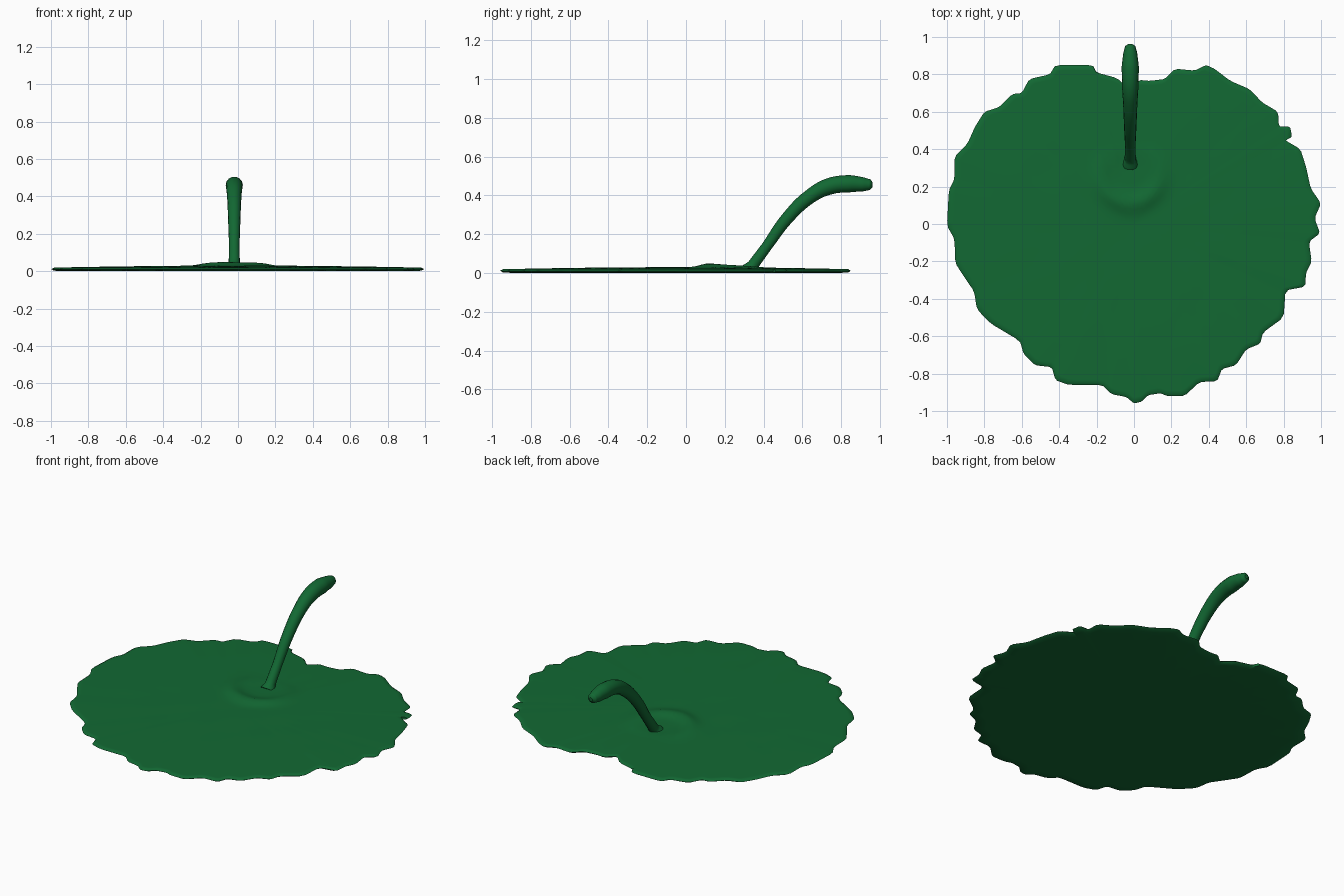
import bpy, bmesh, math
from mathutils import Vector

if "Cube" in bpy.data.objects:
    bpy.data.objects.remove(bpy.data.objects["Cube"])

green = bpy.data.materials.new("leaf_green")
green.diffuse_color = (0.006, 0.14, 0.033, 1)
green.use_nodes = True
green.node_tree.nodes["Principled BSDF"].inputs["Base Color"].default_value = green.diffuse_color

# Ragged leaf outline, counter-clockwise from the notch behind the stem
OUTLINE = [
    (-.03, .72), (-.09, .78), (-.20, .81), (-.22, .85), (-.42, .85), (-.45, .80), (-.56, .775),
    (-.60, .70), (-.65, .695), (-.72, .625), (-.80, .60), (-.85, .52), (-.89, .43), (-.96, .36),
    (-.96, .24), (-.99, .18), (-1, -.01), (-.96, -.08), (-.955, -.21), (-.91, -.28), (-.855, -.36),
    (-.84, -.455), (-.77, -.53), (-.61, -.625), (-.59, -.695), (-.53, -.755), (-.44, -.765),
    (-.42, -.835), (-.35, -.86), (-.17, -.86), (-.12, -.91), (-.04, -.925), (0, -.96), (.04, -.95),
    (.075, -.915), (.14, -.905), (.18, -.92), (.27, -.92), (.35, -.845), (.445, -.84), (.47, -.775),
    (.545, -.755), (.60, -.67), (.675, -.64), (.69, -.58), (.80, -.50), (.81, -.355), (.915, -.335),
    (.92, -.26), (.95, -.20), (.935, -.095), (.995, -.05), (.965, .03), (1, .11), (.945, .19),
    (.92, .305), (.89, .40), (.805, .45), (.845, .465), (.835, .52), (.775, .52), (.77, .60),
    (.685, .65), (.62, .72), (.515, .765), (.43, .83), (.385, .85), (.325, .82), (.22, .83),
    (.165, .775), (.085, .765), (.03, .77)]


def refine(pts):
    """Round the corners a little by corner cutting."""
    out = []
    for i, a in enumerate(pts):
        a, b = Vector(a), Vector(pts[(i + 1) % len(pts)])
        out += [a.lerp(b, 0.14), a.lerp(b, 0.86)]
    return out


def top_height(x, y, s):
    """Thin dome with a low crescent ridge in front of the stem."""
    z = 0.019 + 0.011 * (1 - s * s)
    dx, dy = x + .02, y - .27
    d = math.hypot(dx, dy)
    front = max(0, min(1, 0.55 - dy / .3))
    z += 0.018 * front * math.exp(-((d - .16) / .05) ** 2)
    return z + 0.001 * math.sin(17 * x + 3) * math.sin(15 * y) * (1 - s)


# Leaf pad: concentric rings on the top, a rim and a flat underside
edge = refine(OUTLINE)
n = len(edge)
bm = bmesh.new()
rings = []
scales = [i / 30 for i in range(1, 30)] + [.985]
for s in scales:
    rings.append([bm.verts.new((p.x * s, p.y * s, top_height(p.x * s, p.y * s, s))) for p in edge])
rings.append([bm.verts.new((p.x, p.y, .011)) for p in edge])
for s, z in ((.985, .003), (.93, 0), (.5, 0)):
    rings.append([bm.verts.new((p.x * s, p.y * s, z)) for p in edge])
for a, b in zip(rings, rings[1:]):
    for i in range(n):
        j = (i + 1) % n
        bm.faces.new((a[i], b[i], b[j], a[j]))
for ring, z in ((rings[0], top_height(0, 0, 0)), (rings[-1], 0)):
    c = bm.verts.new((0, 0, z))
    for i in range(n):
        bm.faces.new((c, ring[i], ring[(i + 1) % n]))
bmesh.ops.recalc_face_normals(bm, faces=bm.faces)
mesh = bpy.data.meshes.new("leaf_pad")
bm.to_mesh(mesh)
bm.free()
pad = bpy.data.objects.new("leaf_pad", mesh)
bpy.context.collection.objects.link(pad)

# Arched stem: y, z, radius along the path
STEM = [(.325, .012, .045), (.345, .04, .03), (.415, .135, .028), (.52, .28, .033),
        (.64, .395, .038), (.74, .447, .044), (.84, .460, .046), (.91, .457, .038),
        (.95, .455, .028), (.962, .454, .012)]
curve = bpy.data.curves.new("stem", 'CURVE')
curve.dimensions = '3D'
curve.bevel_depth = 1
curve.bevel_resolution = 5
curve.resolution_u = 6
curve.use_fill_caps = True
spline = curve.splines.new('BEZIER')
spline.bezier_points.add(len(STEM) - 1)
for p, (y, z, r) in zip(spline.bezier_points, STEM):
    p.co = (-.02, y, z)
    p.radius = r
    p.handle_left_type = p.handle_right_type = 'AUTO'
stem = bpy.data.objects.new("stem", curve)
bpy.context.collection.objects.link(stem)
bpy.context.view_layer.objects.active = stem
stem.select_set(True)
bpy.ops.object.convert(target='MESH')
stem = bpy.context.view_layer.objects.active

# Keep the flared stem foot inside the pad
for v in stem.data.vertices:
    v.co.z = max(v.co.z, .008)

# Material and smooth shading
for ob in (pad, stem):
    ob.data.materials.clear()
    ob.data.materials.append(green)
    bpy.ops.object.select_all(action='DESELECT')
    ob.select_set(True)
    bpy.context.view_layer.objects.active = ob
    bpy.ops.object.shade_smooth_by_angle(angle=math.radians(50))
